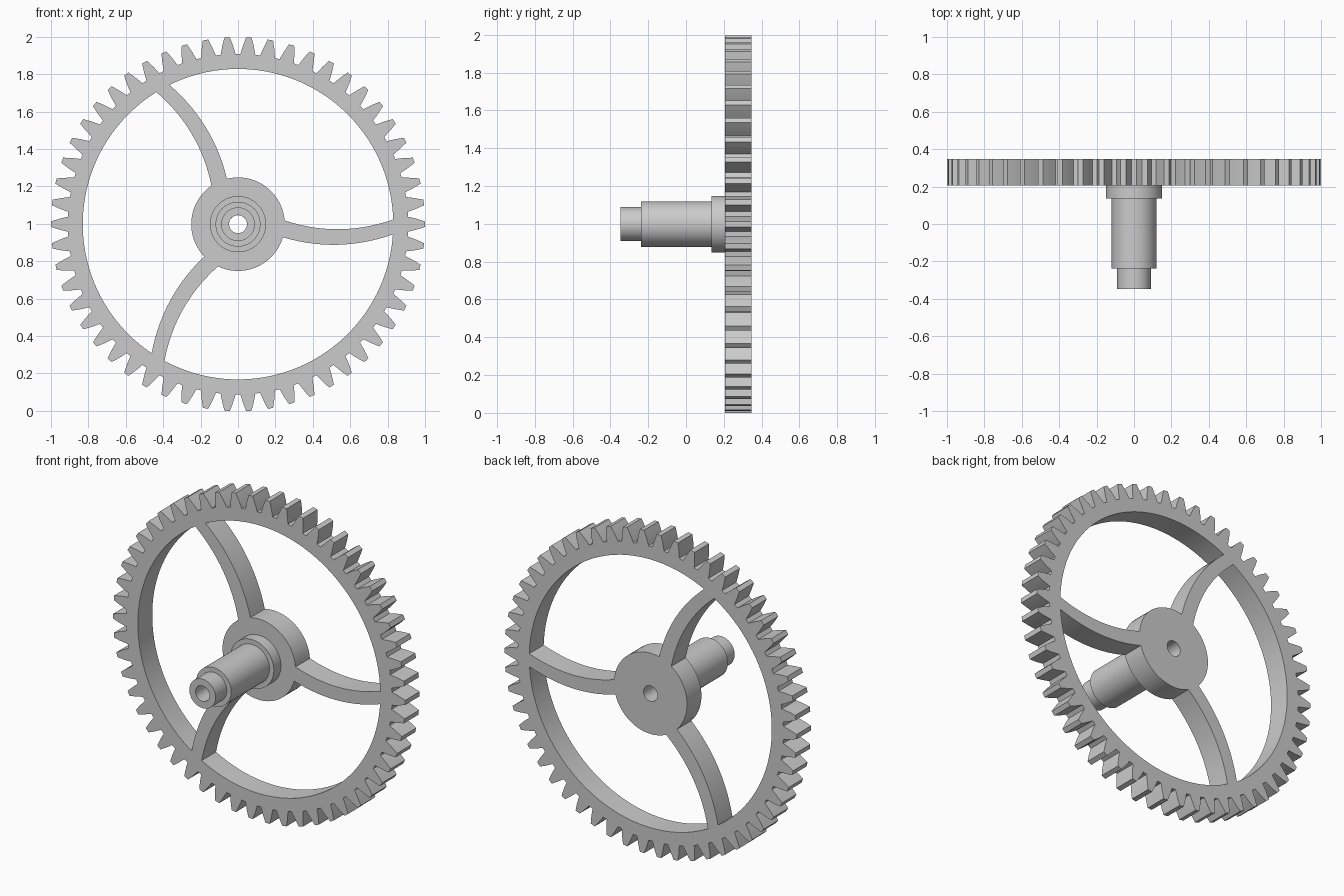
import bpy, bmesh
from math import cos, sin, tau, atan2, hypot, radians
from mathutils import Matrix

if "Cube" in bpy.data.objects:
    bpy.data.objects.remove(bpy.data.objects["Cube"])

CZ = 0.998                     # axle height
TEETH = 54
BACK, FACE = 0.347, 0.206      # wheel thickness along y
RIM, HUB, BORE = 0.83, 0.25, 0.048


def polar(r, a):
    return (r * cos(a), r * sin(a))


def arc(r, a0, a1, n):
    return [polar(r, a0 + (a1 - a0) * i / n) for i in range(n + 1)]


def spoke_edge(y0, ym, y1, n=14):
    """Bowed spoke edge from hub to rim, through three heights."""
    x0, x1 = (HUB**2 - y0**2)**0.5, (RIM**2 - y1**2)**0.5
    pts = []
    for i in range(n + 1):
        t = i / n
        y = y0*(1-t)*(1-2*t) + ym*4*t*(1-t) + y1*t*(2*t-1)
        pts.append((x0 + (x1 - x0) * t, y))
    return pts


def turn(pts, a):
    return [(x*cos(a) - y*sin(a), x*sin(a) + y*cos(a)) for x, y in pts]


def angle(p):
    return atan2(p[1], p[0]) % tau


# Toothed outline
flank = [(0.91, 0.040), (0.935, 0.034), (0.96, 0.0275), (0.98, 0.021), (1.0, 0.0145)]
tooth = [polar(r, -w / r) for r, w in flank] + [polar(r, w / r) for r, w in reversed(flank)]
outline = [p for i in range(TEETH) for p in turn(tooth, tau * i / TEETH)]

# Window between two bowed spokes
upper = spoke_edge(0.02, -0.027, 0.025)
lower = turn(spoke_edge(-0.07, -0.11, -0.055), tau / 3)
window = (upper + arc(RIM, angle(upper[-1]), angle(lower[-1]), 40)[1:-1]
          + lower[::-1] + arc(HUB, angle(lower[0]), angle(upper[0]), 20)[1:-1])
bore = arc(BORE, 0, tau, 32)[:-1]

# Gear wheel: filled curve with holes, given thickness
curve = bpy.data.curves.new("gear_wheel", 'CURVE')
curve.dimensions = '2D'
curve.fill_mode = 'BOTH'
curve.extrude = (BACK - FACE) / 2
for loop in [outline, bore] + [turn(window, tau * k / 3) for k in range(3)]:
    sp = curve.splines.new('POLY')
    sp.points.add(len(loop) - 1)
    for pt, (x, y) in zip(sp.points, loop):
        pt.co = (x, y, 0, 1)
    sp.use_cyclic_u = True
wheel = bpy.data.objects.new("gear_wheel", curve)
bpy.context.collection.objects.link(wheel)
bpy.context.view_layer.objects.active = wheel
wheel.select_set(True)
bpy.ops.object.convert(target='MESH')
wheel = bpy.context.object
wheel.name = "gear_wheel"
bm = bmesh.new()
bm.from_mesh(wheel.data)
bmesh.ops.remove_doubles(bm, verts=bm.verts, dist=1e-5)
bm.transform(Matrix.Translation((0, (BACK + FACE) / 2, CZ)) @ Matrix.Rotation(radians(90), 4, 'X'))
bmesh.ops.recalc_face_normals(bm, faces=bm.faces)
bm.to_mesh(wheel.data)
bm.free()

# Stepped hollow shaft: lathed profile of (radius, y)
profile = [(0.15, FACE), (0.15, 0.136), (0.12, 0.136), (0.12, -0.238),
           (0.09, -0.238), (0.09, -BACK), (BORE, -BACK), (BORE, FACE)]
SEG = 64
bm = bmesh.new()
rings = [[bm.verts.new((r * cos(tau*i/SEG), y, CZ + r * sin(tau*i/SEG))) for i in range(SEG)]
         for r, y in profile]
for a, b in zip(rings, rings[1:]):
    for i in range(SEG):
        j = (i + 1) % SEG
        bm.faces.new((a[i], a[j], b[j], b[i]))
bmesh.ops.recalc_face_normals(bm, faces=bm.faces)
# open end sits on the hub, so orient by an outer face
bm.faces.ensure_lookup_table()
f = bm.faces[0]
if f.normal.dot(f.calc_center_median() - Matrix.Translation((0, 0.17, CZ)).translation) < 0:
    bmesh.ops.reverse_faces(bm, faces=bm.faces)
mesh = bpy.data.meshes.new("stepped_shaft")
bm.to_mesh(mesh)
bm.free()
shaft = bpy.data.objects.new("stepped_shaft", mesh)
bpy.context.collection.objects.link(shaft)

# Smooth round surfaces, keep edges sharp
for ob in (wheel, shaft):
    bpy.ops.object.select_all(action='DESELECT')
    ob.select_set(True)
    bpy.context.view_layer.objects.active = ob
    bpy.ops.object.shade_smooth_by_angle(angle=radians(25))
